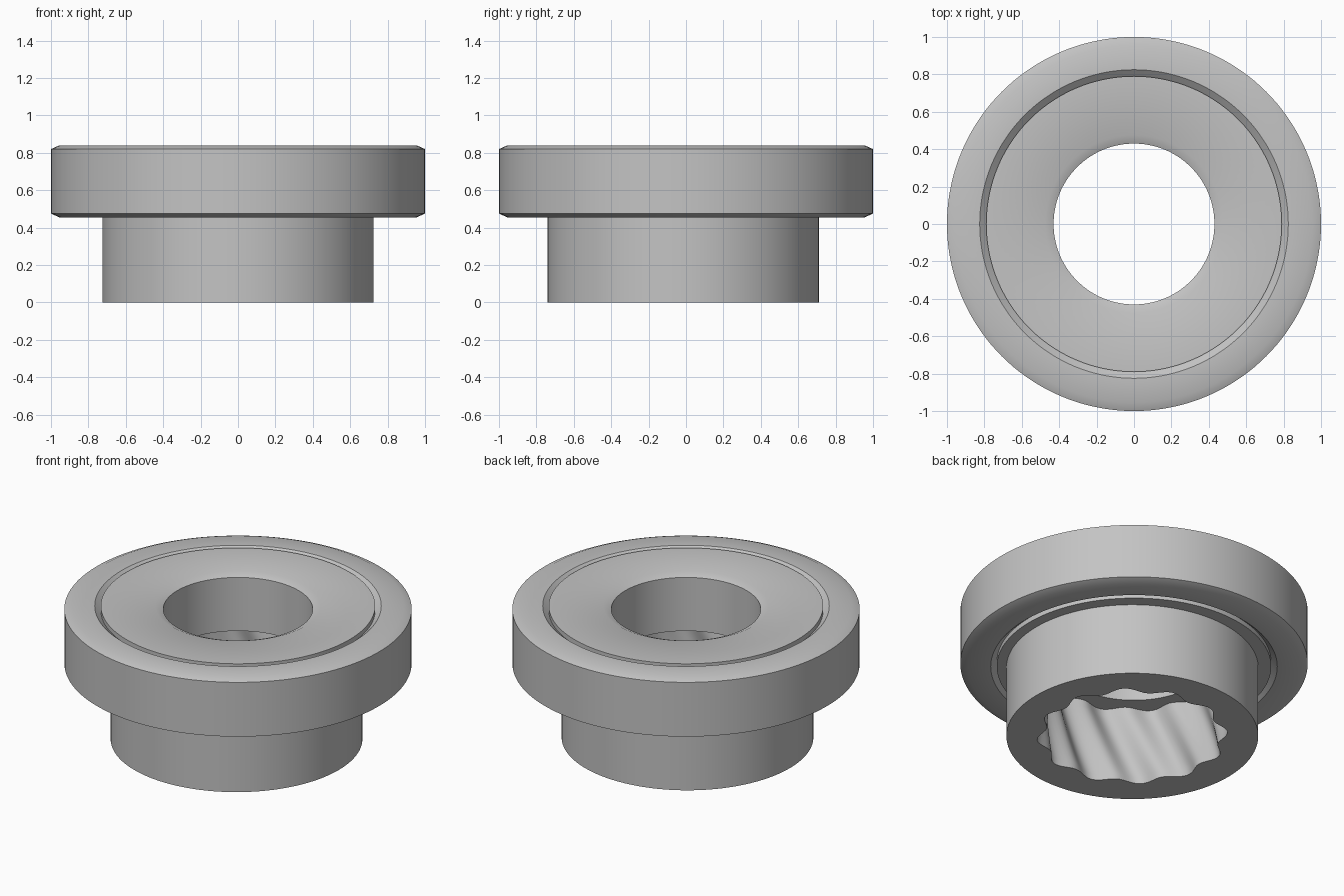
import bpy, bmesh
from math import sin, cos, pi, radians

cube = bpy.data.objects.get("Cube")
if cube:
    bpy.data.objects.remove(cube, do_unlink=True)

SEGMENTS = 144
TOP, BOTTOM, STEP = 0.84, 0.455, 0.48   # bearing faces and end of the splines
BORE, SEAL, RIM = 0.43, 0.79, 1.0       # bearing radii
BEVEL_W, BEVEL_H = 0.045, 0.02

steel = bpy.data.materials.new("steel grey")
steel.use_nodes = True
colour = (0.55, 0.55, 0.55, 1)
steel.diffuse_color = colour
steel.node_tree.nodes["Principled BSDF"].inputs["Base Color"].default_value = colour


def round_radius(r):
    return lambda a: r


def ring_solid(name, section, centre_y=0):
    """Closed ring from (radius function, height) pairs."""
    bm = bmesh.new()
    rings = []
    for radius, z in section:
        angles = [2 * pi * i / SEGMENTS for i in range(SEGMENTS)]
        rings.append([bm.verts.new((radius(a) * cos(a), radius(a) * sin(a) + centre_y, z))
                      for a in angles])
    for k, low in enumerate(rings):
        high = rings[(k + 1) % len(rings)]
        for i in range(SEGMENTS):
            j = (i + 1) % SEGMENTS
            bm.faces.new((low[i], low[j], high[j], high[i]))
    bmesh.ops.recalc_face_normals(bm, faces=bm.faces)
    mesh = bpy.data.meshes.new(name)
    bm.to_mesh(mesh)
    bm.free()
    mesh.materials.append(steel)
    obj = bpy.data.objects.new(name, mesh)
    bpy.context.collection.objects.link(obj)
    bpy.ops.object.select_all(action="DESELECT")
    obj.select_set(True)
    bpy.context.view_layer.objects.active = obj
    bpy.ops.object.shade_smooth_by_angle(angle=radians(30))
    return obj


def turned(points):
    return [(round_radius(r), z) for r, z in points]


# Outer race: bevelled rim, sloping groove beside the inner race
groove_w, groove_d = 0.035, 0.03
ring_solid("outer_race", turned([
    (SEAL, BOTTOM + groove_d), (SEAL + groove_w, BOTTOM),
    (RIM - BEVEL_W, BOTTOM), (RIM, BOTTOM + BEVEL_H),
    (RIM, TOP - BEVEL_H), (RIM - BEVEL_W, TOP),
    (SEAL + groove_w, TOP), (SEAL, TOP - groove_d)]))

# Inner race: softened bore, recessed underneath to seat the hub
ring_solid("inner_race", turned([
    (BORE, STEP), (0.6, STEP), (0.6, BOTTOM), (SEAL, BOTTOM),
    (SEAL, TOP), (BORE + BEVEL_W, TOP), (BORE, TOP - BEVEL_H)]))

# Hub: round outside, twelve helical splines inside
LOBES, TWIST, LEVELS = 12, 0.42, 12


def spline_radius(t):
    return lambda a: 0.525 + 0.025 * cos(LOBES * (a - TWIST * t) + pi)


hub = [(spline_radius(k / LEVELS), STEP * k / LEVELS) for k in range(LEVELS + 1)]
hub += turned([(0.59, STEP), (0.59, BOTTOM), (0.725, BOTTOM), (0.725, 0)])
ring_solid("splined_hub", hub, centre_y=-0.015)
